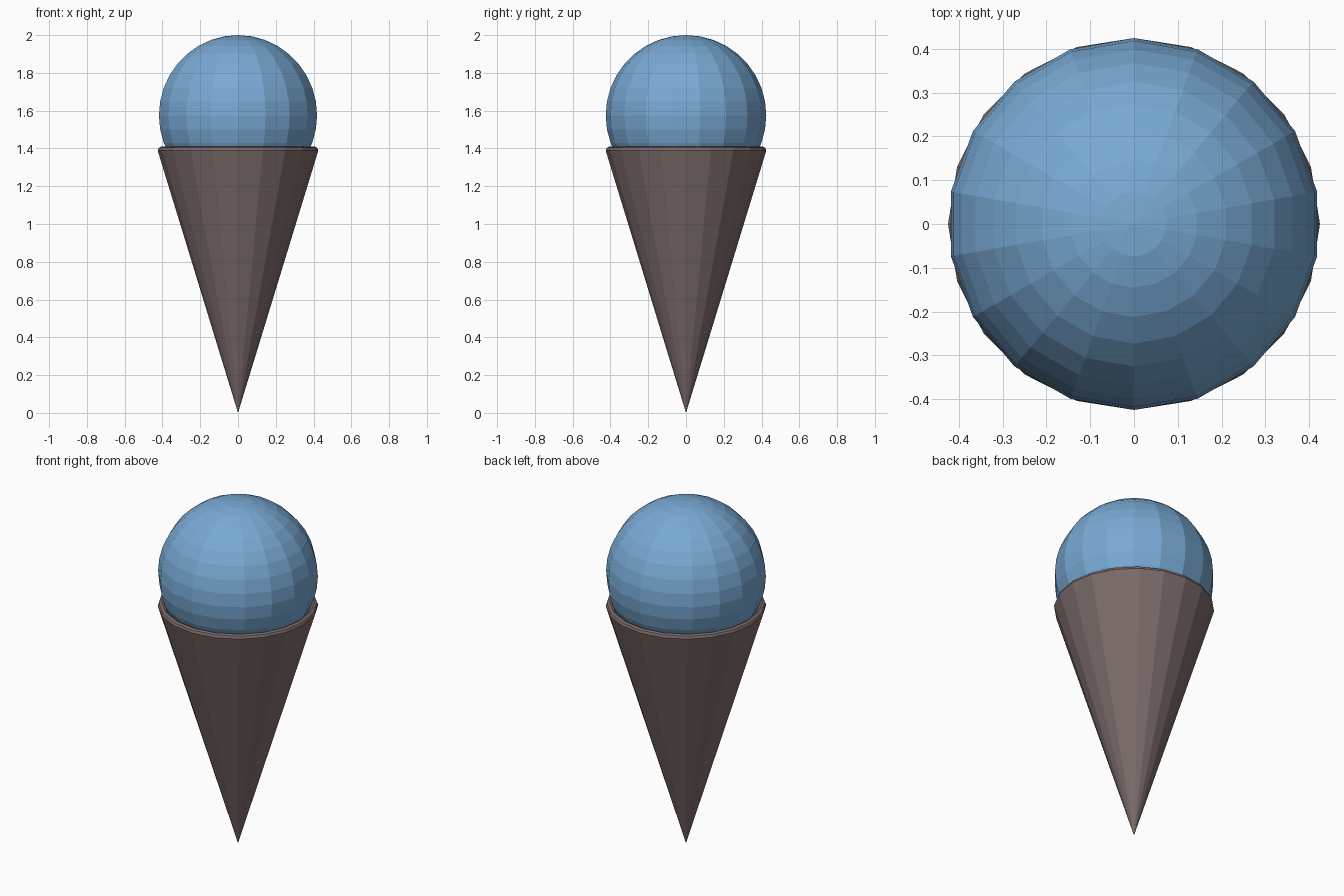
import bpy, bmesh
from math import sin, cos, pi

if "Cube" in bpy.data.objects:
    bpy.data.objects.remove(bpy.data.objects["Cube"])


def make_object(name, bm, color):
    mesh = bpy.data.meshes.new(name)
    bmesh.ops.recalc_face_normals(bm, faces=bm.faces)
    bm.to_mesh(mesh)
    bm.free()
    mat = bpy.data.materials.new(name + "_color")
    mat.diffuse_color = color
    mat.use_nodes = True
    mat.node_tree.nodes["Principled BSDF"].inputs["Base Color"].default_value = mat.diffuse_color
    mesh.materials.append(mat)
    obj = bpy.data.objects.new(name, mesh)
    bpy.context.collection.objects.link(obj)
    return obj


# Scoop: flat-shaded ball resting in the cone
bm = bmesh.new()
bmesh.ops.create_uvsphere(bm, u_segments=18, v_segments=18, radius=0.425)
bmesh.ops.translate(bm, verts=bm.verts, vec=(0, 0, 1.575))
make_object("scoop", bm, (0.19, 0.40, 0.66, 1))

# Cone: 20-sided shell with a narrow rounded lip, profile as (radius, z)
SIDES = 20
profile = [(0.421, 1.375), (0.425, 1.39), (0.419, 1.404), (0.405, 1.41),
           (0.392, 1.404), (0.36, 1.33)]
bm = bmesh.new()
tip = bm.verts.new((0, 0, 0))
rings = []
for r, z in profile:
    rings.append([bm.verts.new((r * cos(2 * pi * i / SIDES),
                                r * sin(2 * pi * i / SIDES), z))
                  for i in range(SIDES)])
for i in range(SIDES):
    j = (i + 1) % SIDES
    bm.faces.new((tip, rings[0][j], rings[0][i]))
    for low, high in zip(rings, rings[1:]):
        bm.faces.new((low[i], low[j], high[j], high[i]))
bm.faces.new(rings[-1])  # hidden floor beneath the scoop
make_object("cone", bm, (0.20, 0.15, 0.145, 1))
